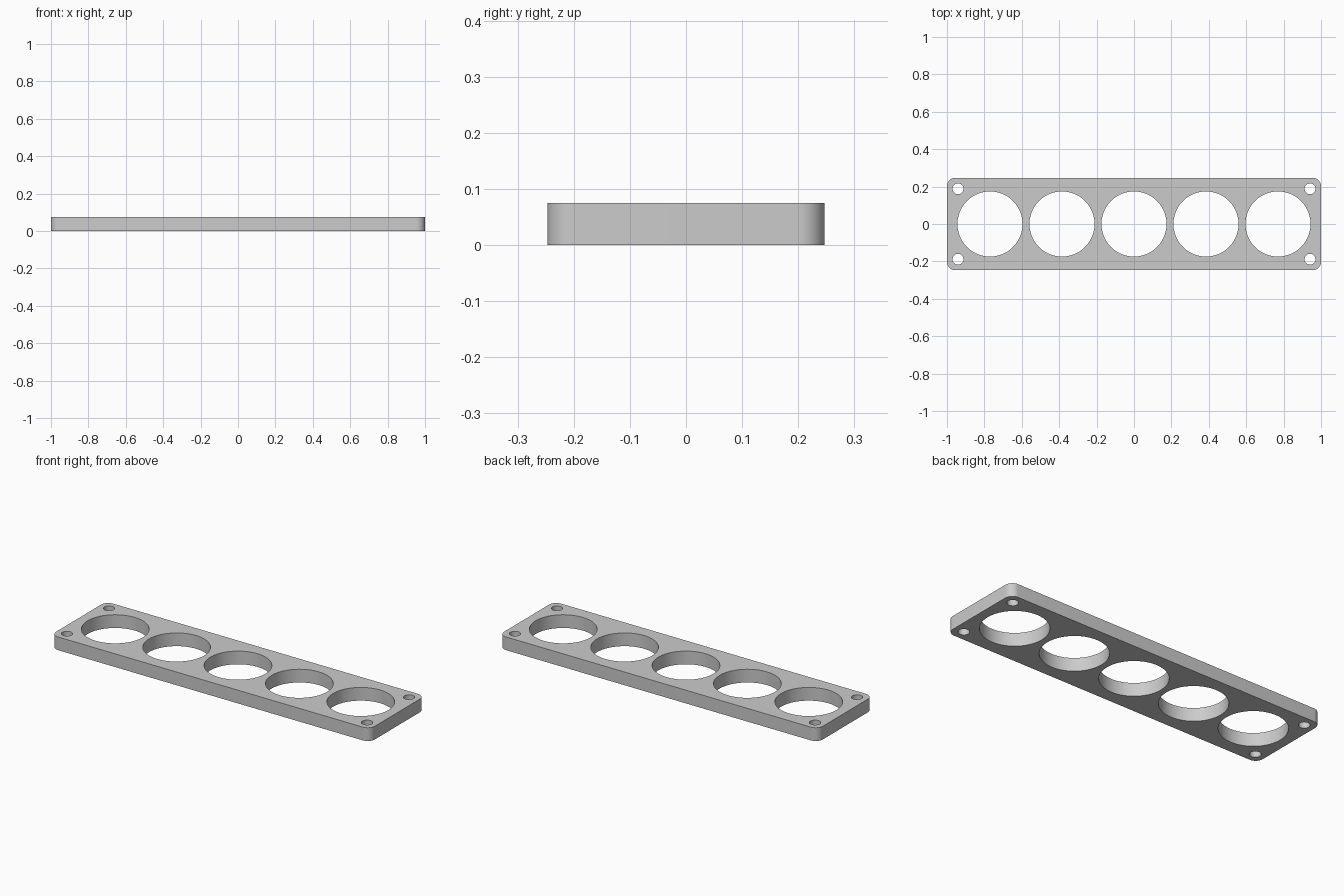
import bpy, bmesh
from math import cos, sin, pi, radians

if "Cube" in bpy.data.objects:
    bpy.data.objects.remove(bpy.data.objects["Cube"])

HALF_X, HALF_Y, HEIGHT = 1.0, 0.247, 0.075
CORNER = 0.045
BIG_RADIUS, BIG_SPACING = 0.174, 0.385
SCREW_RADIUS, SCREW_X, SCREW_Y = 0.029, 0.941, 0.188


def arc(cx, cy, r, start, sweep, steps):
    return [(cx + r * cos(start + sweep * i / steps),
             cy + r * sin(start + sweep * i / steps)) for i in range(steps + 1)]


def circle(cx, cy, r, steps):
    return arc(cx, cy, r, 0, 2 * pi, steps)[:-1]


# Rounded outline of the plate
outline = []
for i, (sx, sy) in enumerate([(1, 1), (-1, 1), (-1, -1), (1, -1)]):
    outline += arc(sx * (HALF_X - CORNER), sy * (HALF_Y - CORNER),
                   CORNER, i * pi / 2, pi / 2, 12)

# Row of five large holes, and a screw hole in each corner
loops = [outline]
loops += [circle(i * BIG_SPACING, 0, BIG_RADIUS, 96) for i in range(-2, 3)]
loops += [circle(sx * SCREW_X, sy * SCREW_Y, SCREW_RADIUS, 40)
          for sx in (-1, 1) for sy in (-1, 1)]

# Filled and extruded profile
curve = bpy.data.curves.new("plate_profile", "CURVE")
curve.dimensions = "2D"
curve.fill_mode = "BOTH"
curve.extrude = HEIGHT / 2
for points in loops:
    spline = curve.splines.new("POLY")
    spline.points.add(len(points) - 1)
    for point, (x, y) in zip(spline.points, points):
        point.co = (x, y, 0, 1)
    spline.use_cyclic_u = True

plate = bpy.data.objects.new("mounting_plate", curve)
bpy.context.collection.objects.link(plate)
bpy.ops.object.select_all(action="DESELECT")
plate.select_set(True)
bpy.context.view_layer.objects.active = plate
bpy.ops.object.convert(target="MESH")
plate = bpy.context.object

# Weld the caps to the walls and stand the plate on the ground
bm = bmesh.new()
bm.from_mesh(plate.data)
bmesh.ops.remove_doubles(bm, verts=bm.verts, dist=0.0001)
bmesh.ops.translate(bm, verts=bm.verts, vec=(0, 0, HEIGHT / 2))
bmesh.ops.recalc_face_normals(bm, faces=bm.faces)
bm.to_mesh(plate.data)
bm.free()

# Plain grey finish
grey = bpy.data.materials.new("plain_grey")
grey.use_nodes = True
colour = (0.6, 0.6, 0.6, 1)
grey.diffuse_color = colour
grey.node_tree.nodes["Principled BSDF"].inputs["Base Color"].default_value = colour
plate.data.materials.clear()
plate.data.materials.append(grey)
bpy.ops.object.shade_smooth_by_angle(angle=radians(30))
